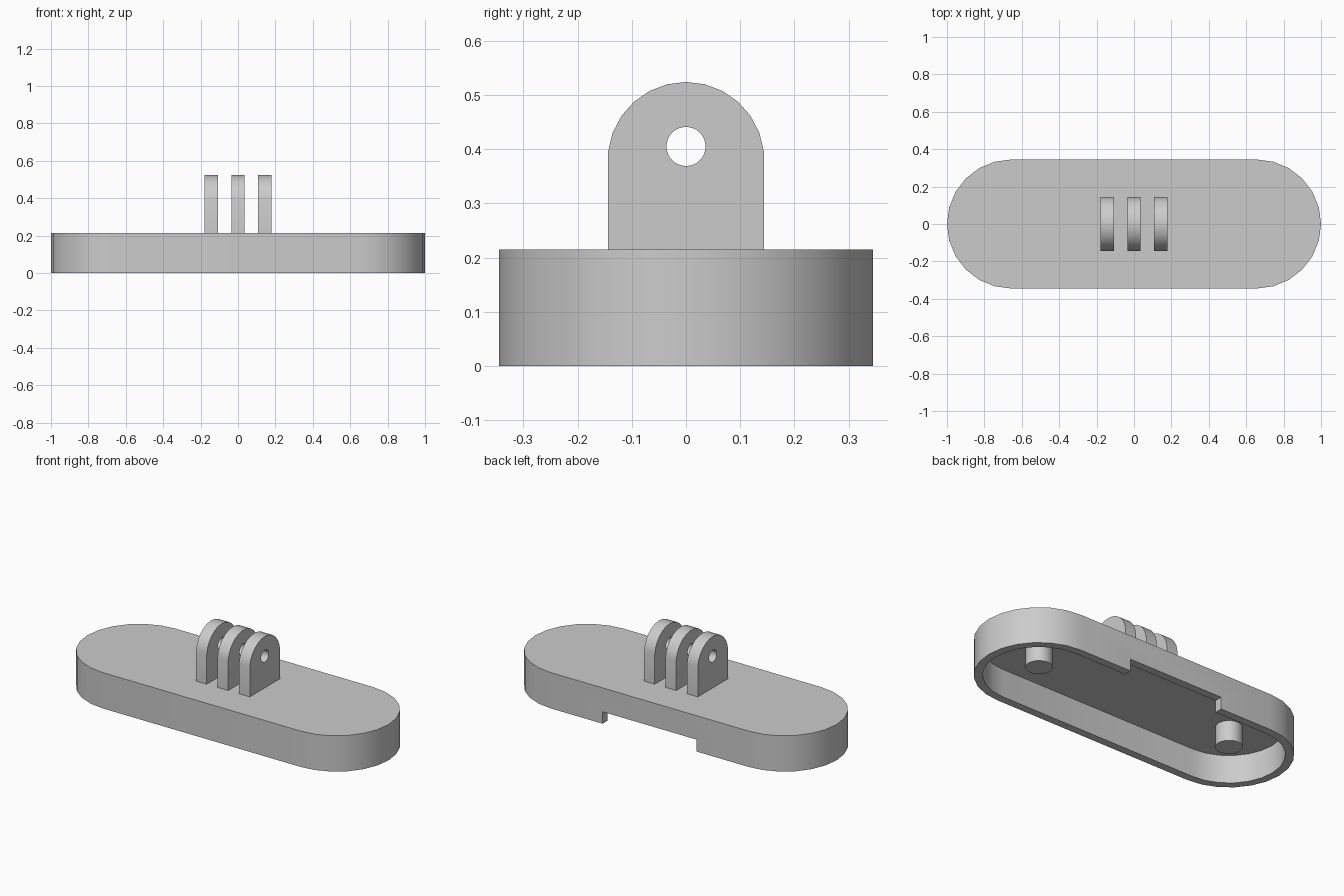
import bpy, bmesh, math
from mathutils import Matrix, Vector

if "Cube" in bpy.data.objects:
    bpy.data.objects.remove(bpy.data.objects["Cube"], do_unlink=True)

grey = bpy.data.materials.new("plain grey")
grey.use_nodes = True
grey.diffuse_color = (0.6, 0.6, 0.6, 1)
grey.node_tree.nodes["Principled BSDF"].inputs["Base Color"].default_value = (0.6, 0.6, 0.6, 1)

# Main sizes
HALF_WIDTH, END_X = 0.345, 0.655
TOP, CEILING, WALL = 0.215, 0.167, 0.047
FIN_THICK, FIN_RADIUS, FIN_TOP = 0.0714, 0.1445, 0.524


def prism(name, outline, low, high, along_x=False):
    """Extrude a 2D outline along z, or a (y, z) outline along x."""
    bm = bmesh.new()
    face = bm.faces.new([bm.verts.new((a, b, low)) for a, b in outline])
    grown = bmesh.ops.extrude_face_region(bm, geom=[face])["geom"]
    bmesh.ops.translate(bm, vec=Vector((0, 0, high - low)),
                        verts=[v for v in grown if isinstance(v, bmesh.types.BMVert)])
    if along_x:
        turn = Matrix(((0, 0, 1), (1, 0, 0), (0, 1, 0)))
        bmesh.ops.transform(bm, matrix=turn.to_4x4(), verts=bm.verts)
    bmesh.ops.recalc_face_normals(bm, faces=bm.faces)
    mesh = bpy.data.meshes.new(name)
    bm.to_mesh(mesh)
    bm.free()
    mesh.materials.append(grey)
    obj = bpy.data.objects.new(name, mesh)
    bpy.context.collection.objects.link(obj)
    return obj


def circle(cx, cy, radius, count):
    steps = [math.tau * i / count for i in range(count)]
    return [(cx + radius * math.cos(t), cy + radius * math.sin(t)) for t in steps]


def stadium(radius):
    arc = [math.radians(15 * i - 90) for i in range(13)]
    right = [(END_X + radius * math.cos(t), radius * math.sin(t)) for t in arc]
    return right + [(-x, -y) for x, y in right]


def activate(obj):
    bpy.ops.object.select_all(action="DESELECT")
    obj.select_set(True)
    bpy.context.view_layer.objects.active = obj


def cut(obj, cutter):
    cutter.hide_render = True
    mod = obj.modifiers.new("cut", "BOOLEAN")
    mod.operation, mod.solver, mod.object = "DIFFERENCE", "EXACT", cutter
    activate(obj)
    bpy.ops.object.modifier_apply(modifier=mod.name)
    bpy.data.objects.remove(cutter, do_unlink=True)


def smooth(obj):
    activate(obj)
    bpy.ops.object.shade_smooth_by_angle(angle=math.radians(30))


# Hollow base with a notch in the back wall
base = prism("base_shell", stadium(HALF_WIDTH), 0, TOP)
cut(base, prism("cavity_cutter", stadium(HALF_WIDTH - WALL), -0.1, CEILING))
notch = [(-0.312, 0.25), (0.312, 0.25), (0.312, 0.4), (-0.312, 0.4)]
cut(base, prism("notch_cutter", notch, -0.1, 0.0714))
smooth(base)

# Pegs hanging from the ceiling of the cavity
for side, x in (("left", END_X), ("right", -END_X)):
    smooth(prism(side + "_peg", circle(x, 0, 0.0725, 32), WALL, CEILING + 0.01))

# Three round-topped mounting fins with a shared bolt hole
arch_z = FIN_TOP - FIN_RADIUS
arch = [math.tau * i / 26 for i in range(-6, 7)]
fin_outline = [(FIN_RADIUS * math.sin(t), arch_z + FIN_RADIUS * math.cos(t)) for t in arch]
half = fin_outline[-1][0]
fin_outline += [(half, TOP - 0.01), (-half, TOP - 0.01)]
for place, x in (("right", -2), ("middle", 0), ("left", 2)):
    low = (x - 0.5) * FIN_THICK
    fin = prism(place + "_fin", fin_outline, low, low + FIN_THICK, along_x=True)
    cut(fin, prism("hole_cutter", circle(0, 0.405, 0.036, 32), low - 0.05,
                   low + FIN_THICK + 0.05, along_x=True))
    smooth(fin)
